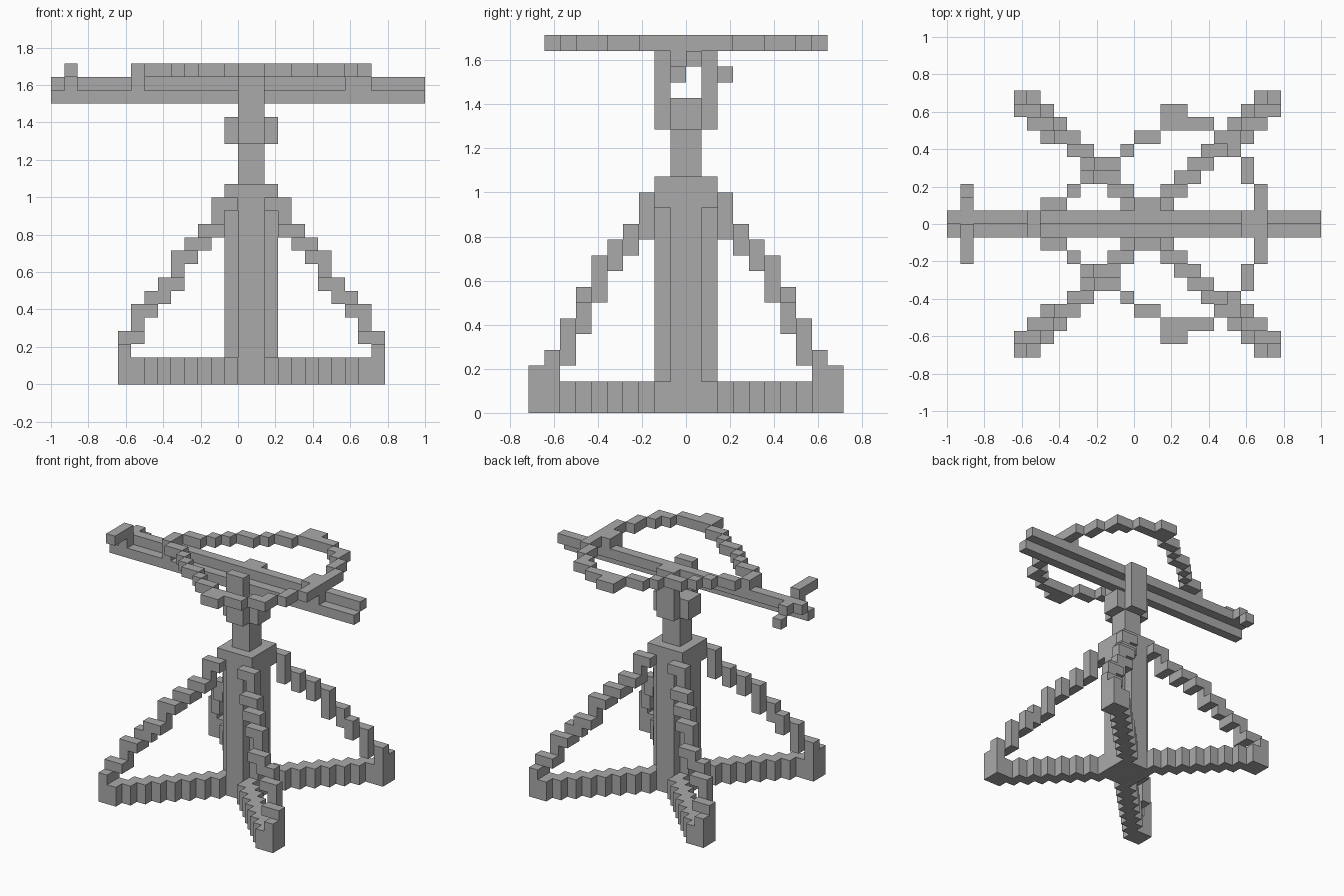
import bpy, bmesh
from mathutils import Vector

U = 1 / 14  # edge of one block

cube = bpy.data.objects.get("Cube")
if cube:
    bpy.data.objects.remove(cube, do_unlink=True)

grey = bpy.data.materials.new("plain grey")
grey.use_nodes = True
color = (0.4, 0.4, 0.4, 1)
grey.diffuse_color = color
grey.node_tree.nodes["Principled BSDF"].inputs["Base Color"].default_value = color


def box(x0, x1, y0, y1, z0, z1):
    """Blocks filling a cuboid."""
    return {(x, y, z) for x in range(x0, x1) for y in range(y0, y1) for z in range(z0, z1)}


def mirror_y(cells):
    return cells | {(x, -y - 1, z) for x, y, z in cells}


def build(name, cells):
    """Skin the outside of a set of blocks."""
    bm = bmesh.new()
    for cell in cells:
        centre = Vector(cell) + Vector((0.5, 0.5, 0.5))
        for axis in range(3):
            for sign in (-1, 1):
                near = list(cell)
                near[axis] += sign
                if tuple(near) in cells:
                    continue
                n, s, t = Vector(), Vector(), Vector()
                n[axis], s[(axis + 1) % 3], t[(axis + 2) % 3] = sign / 2, sign / 2, 0.5
                corners = (n - s - t, n + s - t, n + s + t, n - s + t)
                bm.faces.new([bm.verts.new((centre + c) * U) for c in corners])
    bmesh.ops.remove_doubles(bm, verts=bm.verts, dist=0.001)
    bmesh.ops.dissolve_limit(bm, angle_limit=0.01, verts=bm.verts, edges=bm.edges)
    mesh = bpy.data.meshes.new(name)
    bm.to_mesh(mesh)
    bm.free()
    mesh.materials.append(grey)
    obj = bpy.data.objects.new(name, mesh)
    bpy.context.collection.objects.link(obj)


# Cross-shaped post with a slimmer neck
build("post", box(-1, 3, -1, 1, 0, 15) | box(0, 2, -2, 2, 0, 15) | box(0, 2, -1, 1, 15, 18))

# Fork holding the stock
build("fork", box(-1, 3, -1, 1, 18, 20) | mirror_y(box(0, 2, 0, 2, 18, 20) | box(0, 2, 1, 2, 20, 23)))

# One leg: ground beam, raised foot and stepped brace, measured outward from the post
leg = set()
for j in range(1, 10):
    leg |= box(j - 1, j + 1, j, j + 1, 0, 2)
leg |= box(9, 10, 8, 10, 0, 3) | box(9, 10, 8, 9, 3, 4)
# brace layers upward from the foot: outer cell x, y and the inward step in each
layers = [(9, 8, 1), (8, 7, 0), (8, 7, 1), (7, 6, 0), (6, 6, 1), (5, 5, 0),
          (5, 5, 1), (4, 4, 1), (3, 3, 1), (2, 2, 0), (2, 2, 1), (1, 1, 0)]
for k, (a, b, step) in enumerate(layers):
    leg |= box(a - step, a + 1, b, b + 1, k + 3, k + 4)
    leg |= box(a - step, a - step + 1, b - step, b + 1, k + 3, k + 4)
leg |= box(6, 8, 6, 7, 6, 7)

for side, sx in (("left", 1), ("right", -1)):
    for end, sy in (("back", 1), ("front", -1)):
        build(f"{end}_{side}_leg", {(1 + x if sx > 0 else -x, y if sy > 0 else -y - 1, z)
                                    for x, y, z in leg})

# Stock of two staggered rails
build("front_rail", box(-14, 14, -1, 0, 21, 22))
build("back_rail", box(-14, 14, 0, 1, 22, 23))

# Rounded hoop lying on the rails: x range and y range of each run
runs = [(-8, -7, 0, 1), (-7, -5, 1, 2), (-5, -4, 2, 3), (-4, -3, 3, 4), (-3, -1, 4, 5),
        (-1, 0, 5, 6), (0, 2, 6, 7), (2, 4, 7, 9), (4, 6, 7, 8), (6, 8, 6, 7),
        (7, 8, 5, 6), (8, 9, 3, 5), (9, 10, 0, 3)]
hoop = set()
for run in runs:
    hoop |= box(*run, 23, 24)
hoop = mirror_y(hoop) | box(8, 9, -1, 1, 23, 24)
hoop |= box(-8, -7, -1, 0, 22, 23) | box(8, 10, -1, 0, 22, 23)
build("hoop", hoop)

# Slanted cross handle at the end of the stock
build("handle", box(-13, -12, -3, 0, 23, 24) | box(-13, -12, -1, 0, 22, 23)
      | box(-13, -12, 1, 2, 22, 23) | box(-13, -12, 2, 3, 21, 22))
